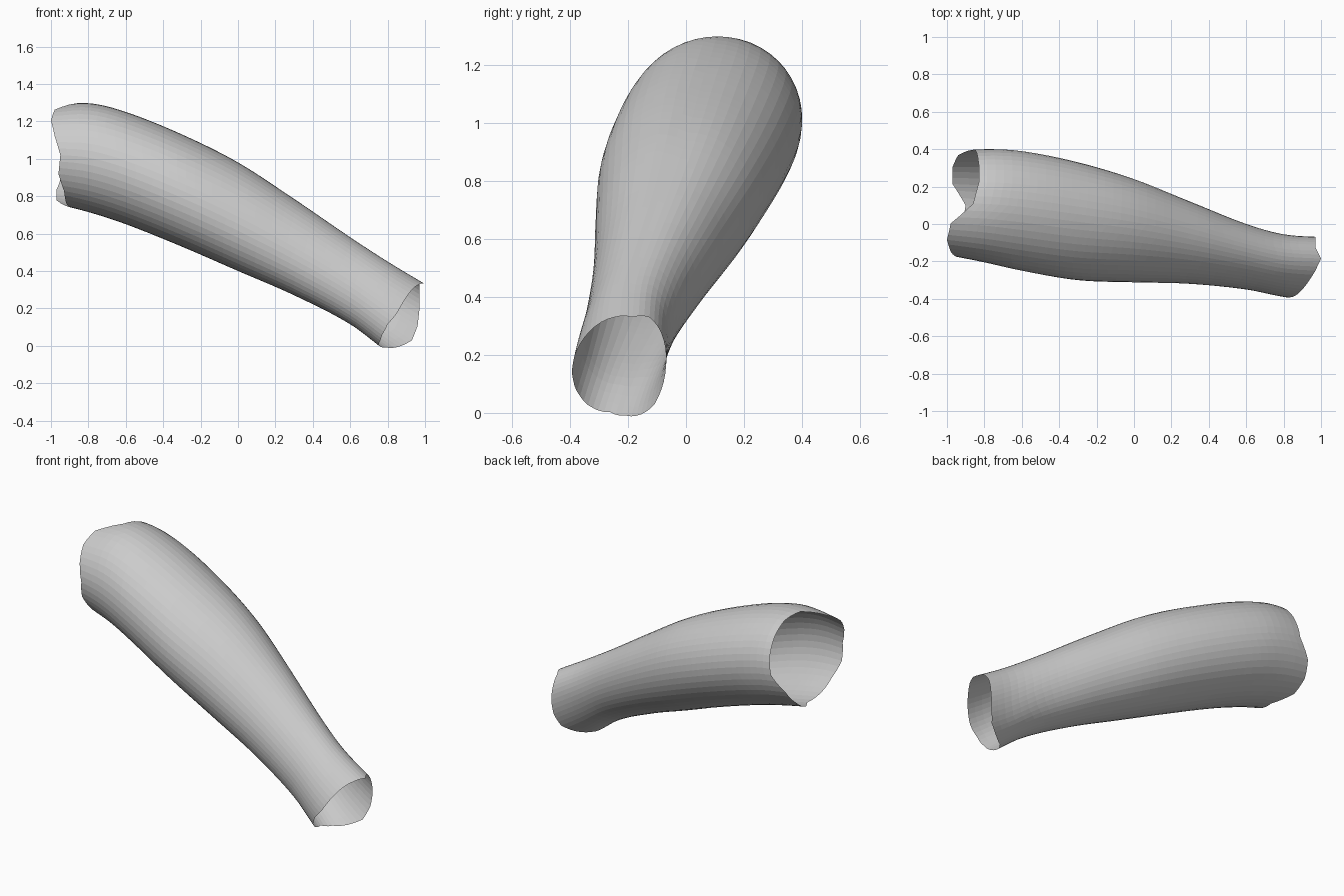
import bpy, bmesh, math

if "Cube" in bpy.data.objects:
    bpy.data.objects.remove(bpy.data.objects["Cube"])

SIDES, RINGS = 48, 40

# Profile stations along x: x, top z, bottom z, max y, min y
STATIONS = [
    (-1.0, 1.280, 0.765, 0.385, -0.165),
    (-0.8, 1.297, 0.715, 0.400, -0.205),
    (-0.6, 1.250, 0.650, 0.390, -0.250),
    (-0.3, 1.130, 0.530, 0.330, -0.300),
    (0.0, 0.980, 0.400, 0.240, -0.312),
    (0.3, 0.785, 0.270, 0.120, -0.320),
    (0.6, 0.580, 0.115, 0.000, -0.350),
    (0.8, 0.450, -0.035, -0.055, -0.390),
    (1.0, 0.330, -0.170, -0.070, -0.415),
]
# Where each open rim is cut (x), evenly spaced round from +y through +z
WIDE_RIM = [-0.86, -0.84, -0.83, -0.83, -0.86, -0.98, -1.0, -0.98,
            -0.95, -0.96, -0.93, -0.92, -0.90, -0.97, -0.97, -0.94]
NARROW_RIM = [0.96, 0.97, 0.97, 0.97, 1.0, 0.97, 0.93, 0.89,
              0.85, 0.80, 0.77, 0.755, 0.75, 0.79, 0.86, 0.93]


def slope(i, k):
    a, b = STATIONS[max(i - 1, 0)], STATIONS[min(i + 1, len(STATIONS) - 1)]
    return (b[k] - a[k]) / (b[0] - a[0])


def section(x):
    """Smooth (Hermite) interpolation of the profile at x."""
    i = 0
    while i < len(STATIONS) - 2 and x > STATIONS[i + 1][0]:
        i += 1
    p, q = STATIONS[i], STATIONS[i + 1]
    h = q[0] - p[0]
    t = (x - p[0]) / h
    return [p[k] * (2*t**3 - 3*t**2 + 1) + q[k] * (3*t**2 - 2*t**3)
            + h * slope(i, k) * (t**3 - 2*t**2 + t)
            + h * slope(i + 1, k) * (t**3 - t**2) for k in range(1, 5)]


def rim(values, u):
    f = u * len(values)
    i = int(f)
    return values[i % len(values)] * (1 - f + i) + values[(i + 1) % len(values)] * (f - i)


# Open sleeve: skewed elliptical rings between the two uneven rims
bm = bmesh.new()
rings = []
for r in range(RINGS + 1):
    ring = []
    for s in range(SIDES):
        u = s / SIDES
        a, b = rim(WIDE_RIM, u), rim(NARROW_RIM, u)
        x = a + (b - a) * r / RINGS
        top, bottom, right, left = section(x)
        ang = u * math.tau
        skew = 0.17 * (x + 1)
        y = (right + left) / 2 + (right - left) / 2 * math.cos(ang - skew)
        z = (top + bottom) / 2 + (top - bottom) / 2 * math.sin(ang)
        ring.append(bm.verts.new((x, y, z)))
    rings.append(ring)
for lo, hi in zip(rings, rings[1:]):
    for s in range(SIDES):
        n = (s + 1) % SIDES
        bm.faces.new((lo[s], lo[n], hi[n], hi[s]))

mesh = bpy.data.meshes.new("tapered_sleeve")
bm.to_mesh(mesh)
bm.free()
bpy.context.collection.objects.link(bpy.data.objects.new("tapered_sleeve", mesh))
